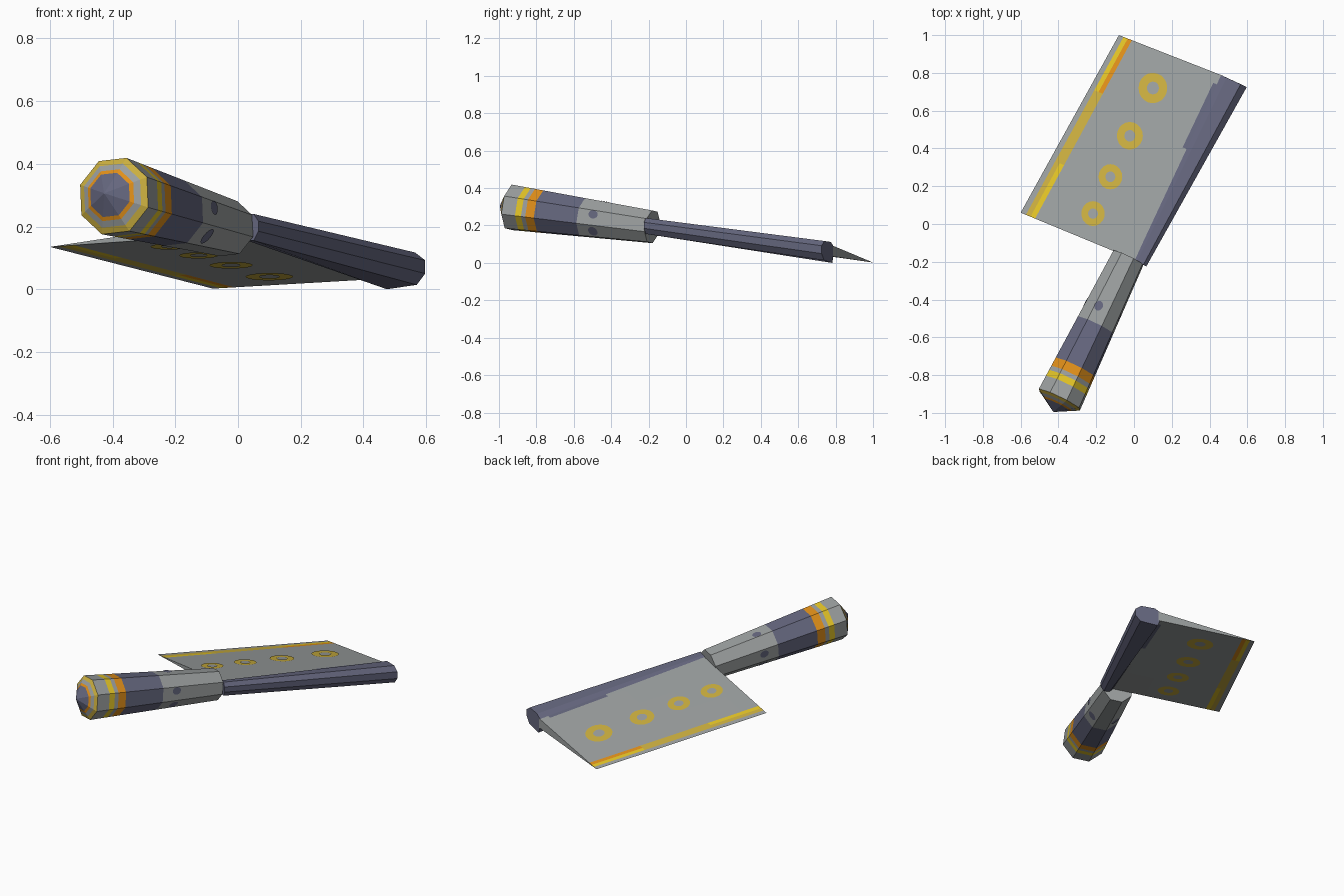
import bpy, math
from mathutils import Vector as V

if "Cube" in bpy.data.objects:
    bpy.data.objects.remove(bpy.data.objects["Cube"])


def material(name, rgb):
    m = bpy.data.materials.new(name)
    m.diffuse_color = (*rgb, 1)
    m.use_nodes = True
    m.node_tree.nodes["Principled BSDF"].inputs["Base Color"].default_value = m.diffuse_color
    return m


MATS = [material("steel grey", (0.33, 0.35, 0.35)),
        material("slate blue", (0.13, 0.135, 0.21)),
        material("dull gold", (0.60, 0.43, 0.05)),
        material("bright yellow", (0.78, 0.56, 0.02)),
        material("orange", (0.76, 0.28, 0.01))]
GREY, BLUE, GOLD, YELLOW, ORANGE = range(5)


def make(name, verts, faces, mats):
    me = bpy.data.meshes.new(name)
    me.from_pydata(verts, [], faces)
    for m in MATS:
        me.materials.append(m)
    for p, m in zip(me.polygons, mats):
        p.material_index = m
    ob = bpy.data.objects.new(name, me)
    bpy.context.collection.objects.link(ob)
    return ob


def loft(name, rings, bands, cap_start=None, cap_end=None):
    """Skin a list of equal-length rings (counter-clockwise about the travel direction)."""
    n = len(rings[0])
    verts = [v for r in rings for v in r]
    faces, mats = [], []
    for i, m in enumerate(bands):
        for k in range(n):
            j = (k + 1) % n
            faces.append((i * n + k, i * n + j, (i + 1) * n + j, (i + 1) * n + k))
            mats.append(m)
    if cap_start is not None:
        faces.append(tuple(reversed(range(n))))
        mats.append(cap_start)
    if cap_end is not None:
        faces.append(tuple(range(len(verts) - n, len(verts))))
        mats.append(cap_end)
    return make(name, verts, faces, mats)


# ---- Handle: tapered octagon with a shallow pointed butt and painted bands
butt, front = V((-0.395, -0.93, 0.297)), V((-0.03, -0.18, 0.193))
axis = (front - butt).normalized()
length = (front - butt).length
side = axis.cross(V((0, 0, 1))).normalized()
up = side.cross(axis)
ROLL = math.radians(6)


def radius(s):
    return 0.128 - 0.036 * s / length


def ring(s, r):
    c = butt + axis * s
    out = []
    for k in range(8):
        a = ROLL + math.radians(22.5 + 45 * k)
        # negative side keeps the winding outward for travel along the axis
        out.append(c + (side * math.cos(a) + up * math.sin(a)) * r)
    return out[::-1]


CONE = 0.073
stations = [(-CONE * (1 - f), 0.128 * f) for f in (0.02, 0.58, 0.68, 0.84)]
stations += [(s, radius(s)) for s in (0, 0.08, 0.115, 0.14, 0.19, 0.44, length)]
bands = [BLUE, ORANGE, GREY, GOLD, GREY, YELLOW, GREY, ORANGE, BLUE, GREY]
handle = loft("handle", [ring(s, r) for s, r in stations], bands, BLUE, GREY)

# Oval spots on the handle's facets: (facet angle, shift across the facet)
for i, (deg, shift) in enumerate([(0, 0.018), (90, 0.02), (-45, 0), (180, -0.01), (225, 0)]):
    a = ROLL + math.radians(deg)
    n = side * math.cos(a) + up * math.sin(a)
    t = up * math.cos(a) - side * math.sin(a)
    pts = []
    for k in range(14):
        q = 2 * math.pi * k / 14
        s = 0.53 + 0.027 * math.cos(q)
        pts.append(butt + axis * s + n * (radius(s) * math.cos(math.pi / 8) + 0.003)
                   + t * (shift + 0.03 * math.sin(q) * (0.75 if shift else 1)))
    ob = make(f"handle_spot_{i + 1}", pts, [tuple(range(14))], [BLUE])
    if ob.data.polygons[0].normal.dot(n) < 0:
        ob.data.flip_normals()

# ---- Spine: thick eight-sided bar that widens toward the far end
base = [(0.065, -0.225, 0.185), (0.065, -0.225, 0.217), (0.05, -0.215, 0.24), (0.015, -0.2, 0.235),
        (0.0, -0.19, 0.225), (0.0, -0.19, 0.18), (0.015, -0.2, 0.16), (0.05, -0.215, 0.155)]
end = [(0.597, 0.725, 0.05), (0.597, 0.725, 0.092), (0.565, 0.74, 0.117), (0.49, 0.775, 0.112),
       (0.46, 0.788, 0.09), (0.46, 0.788, 0.038), (0.475, 0.782, 0.0), (0.57, 0.738, 0.014)]
loft("spine", [base[::-1], end[::-1]], [BLUE], BLUE, BLUE)

# ---- Blade: thin wedge between the cutting edge and the spine
edge0, edge1 = V((-0.6, 0.06, 0.135)), V((-0.08, 1.0, 0.002))
ROOT = {1: (V((0.01, -0.192, 0.228)), V((0.47, 0.785, 0.092))),
        -1: (V((0.01, -0.192, 0.178)), V((0.47, 0.785, 0.034)))}


def blade_point(w, b, s):
    """w: 0 cutting edge to 1 spine, b: 0 heel to 1 far end, s: upper or lower face."""
    return edge0.lerp(edge1, b).lerp(ROOT[s][0].lerp(ROOT[s][1], b), w)


def blade_colour(w, b):
    if 0.045 < w < 0.125:                       # stripe beside the edge
        if b > 0.7:
            return YELLOW if w < 0.085 else ORANGE
        if b < 0.3:
            return GOLD if w < 0.085 else YELLOW
        return GOLD
    if w > 0.95 and 0.6 < b < 0.95:             # slate patch bleeding off the spine
        return BLUE
    return GREY


cols = [0, 0.045, 0.085, 0.125, 0.4, 0.7, 0.95, 1]
rows = [i / 20 for i in range(21)]
verts, faces, mats = [], [], []
for s in (1, -1):
    o = len(verts)
    verts += [blade_point(w, b, s) for b in rows for w in cols]
    for i in range(len(rows) - 1):
        for j in range(len(cols) - 1):
            q = o + i * len(cols) + j
            f = (q, q + 1, q + 1 + len(cols), q + len(cols))
            faces.append(f if s > 0 else f[::-1])
            mats.append(blade_colour((cols[j] + cols[j + 1]) / 2, (rows[i] + rows[i + 1]) / 2))
# close the heel and the far end
nc, half = len(cols), len(cols) * len(rows)
for start, flip in ((0, True), (half - nc, False)):
    f = list(range(start, start + nc)) + [half + start + j for j in reversed(range(1, nc))]
    faces.append(tuple(f[::-1] if flip else f))
    mats.append(GREY)
make("blade", verts, faces, mats)


# ---- Gold rings painted on both faces of the blade
def blade_coords(x, y):
    """Find (w, b) under a point in plan by a few Newton steps."""
    w, b = 0.5, 0.5
    for _ in range(8):
        p = blade_point(w, b, 1)
        dw, db = blade_point(w + 0.01, b, 1) - p, blade_point(w, b + 0.01, 1) - p
        det = dw.x * db.y - dw.y * db.x
        ex, ey = x - p.x, y - p.y
        w += 0.01 * (ex * db.y - ey * db.x) / det
        b += 0.01 * (dw.x * ey - dw.y * ex) / det
    return w, b


N = 20
for i, (cx, cy, r) in enumerate([(0.1, 0.72, 0.076), (-0.022, 0.467, 0.069),
                                 (-0.125, 0.25, 0.063), (-0.217, 0.055, 0.062)]):
    for s, label in ((1, "upper"), (-1, "lower")):
        pts = []
        for rr in (r * 0.42, r):
            for k in range(N):
                a = 2 * math.pi * k / N
                w, b = blade_coords(cx + rr * math.cos(a), cy + 1.06 * rr * math.sin(a))
                pts.append(blade_point(w, b, s) + V((0, 0, 0.003 * s)))
        fs = [(k, N + k, N + (k + 1) % N, (k + 1) % N) for k in range(N)]
        make(f"blade_ring_{label}_{i + 1}", pts, [f if s > 0 else f[::-1] for f in fs], [GOLD] * N)

# make all closed solids face outward
import bmesh
for name in ("handle", "spine", "blade"):
    me = bpy.data.objects[name].data
    bm = bmesh.new()
    bm.from_mesh(me)
    bmesh.ops.remove_doubles(bm, verts=bm.verts, dist=1e-5)
    bmesh.ops.recalc_face_normals(bm, faces=bm.faces)
    bm.to_mesh(me)
    bm.free()
